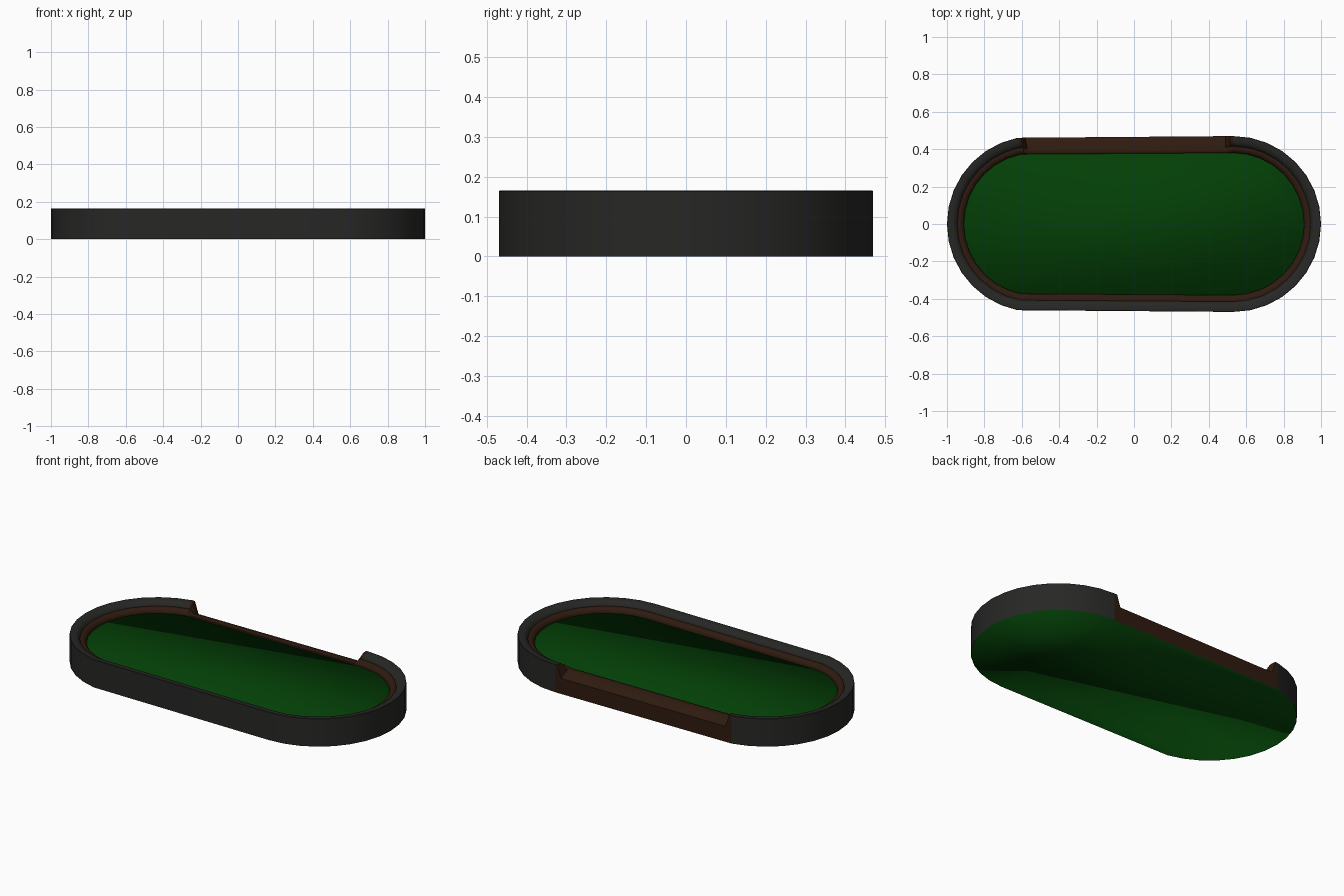
import bpy, math
from mathutils import Vector

if "Cube" in bpy.data.objects:
    bpy.data.objects.remove(bpy.data.objects["Cube"])

R, CX, INSET = 0.47, 0.53, 0.09


def material(name, col):
    m = bpy.data.materials.new(name)
    m.diffuse_color = (*col, 1)
    m.use_nodes = True
    m.node_tree.nodes["Principled BSDF"].inputs["Base Color"].default_value = m.diffuse_color
    return m


felt_mat = material("green_felt", (0.001, 0.05, 0.002))
wood_mat = material("dark_wood", (0.028, 0.011, 0.005))
pad_mat = material("black_padding", (0.02, 0.02, 0.019))


# A station is the outer point and the matching point at full inset
def station(cx, deg):
    d = Vector((math.cos(math.radians(deg)), math.sin(math.radians(deg))))
    c = Vector((cx, 0))
    return c + d * R, c + d * (R - INSET)


right_arc = [station(CX, -90 + 11.25 * i) for i in range(17)]
left_arc = [station(-CX, 101.25 + 11.25 * i) for i in range(15)]


def back(t):
    a, b = right_arc[-1], left_arc[0]
    return a[0].lerp(b[0], t), a[1].lerp(b[1], t)


def row(st, profile):
    out = []
    for d, z in profile:
        p = st[0].lerp(st[1], d / INSET)
        out.append((p.x, p.y, z))
    return out


def loft(name, rows, mat, closed=False, caps=False, angle=35):
    n, m = len(rows[0]), len(rows)
    verts = [v for r in rows for v in r]
    faces = []
    for i in range(m if closed else m - 1):
        j = (i + 1) % m
        for k in range(n - 1):
            faces.append((i * n + k, j * n + k, j * n + k + 1, i * n + k + 1))
    if caps:
        faces.append([i * n + n - 1 for i in range(m)])
        faces.append([i * n for i in reversed(range(m))])
    me = bpy.data.meshes.new(name)
    me.from_pydata(verts, [], faces)
    me.materials.append(mat)
    ob = bpy.data.objects.new(name, me)
    bpy.context.collection.objects.link(ob)
    bpy.ops.object.select_all(action='DESELECT')
    ob.select_set(True)
    bpy.context.view_layer.objects.active = ob
    bpy.ops.object.shade_smooth_by_angle(angle=math.radians(angle))
    return ob


pad = [(0, 0), (0, .163), (.002, .165), (.012, .165), (.024, .164),
       (.038, .16), (.049, .152), (.055, .138)]
lip = [(.055, .138), (.062, .14), (.075, .137), (.085, .13), (.09, .12), (.09, .108)]
full = pad + lip[1:]
low = [(d, min(z, .122 - .03 * (1 - d / INSET) ** 2)) for d, z in full]

# Padded rail and wooden lip run round everything but the back opening
around = left_arc + right_arc
loft("padded_rail", [row(s, pad) for s in around], pad_mat)
loft("inner_lip", [row(s, lip) for s in around], wood_mat)

# Low wooden back wall, stepping up to the rail at both ends
steps = [(0, full), (.015, full), (.035, low), (.965, low), (.985, full), (1, full)]
loft("back_wall", [row(back(t), p) for t, p in steps], wood_mat)

# Felt bed: a solid base with the playing surface on top
bed = [(.001, 0), (.045, .11)]
loft("felt_bed", [row(s, bed) for s in right_arc + left_arc], felt_mat, True, True, 180)
